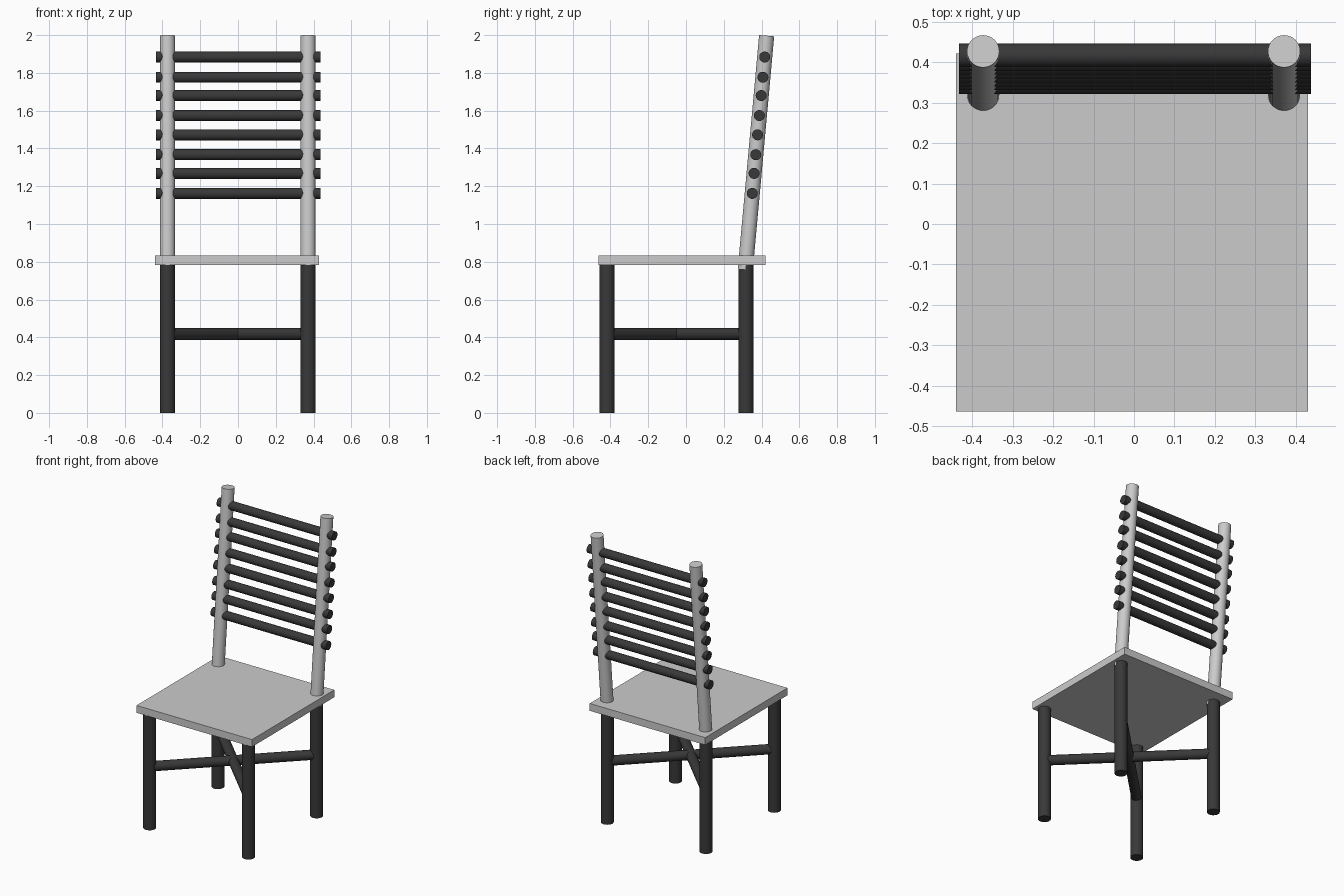
import bpy
import math
from mathutils import Vector

if "Cube" in bpy.data.objects:
    bpy.data.objects.remove(bpy.data.objects["Cube"])

dark = bpy.data.materials.new("dark_wood")
dark.diffuse_color = (0.04, 0.04, 0.04, 1)
dark.use_nodes = True
dark.node_tree.nodes["Principled BSDF"].inputs["Base Color"].default_value = dark.diffuse_color


def rod(name, start, end, radius, mat=None):
    """Smooth round rod between two points."""
    a, b = Vector(start), Vector(end)
    bpy.ops.mesh.primitive_cylinder_add(
        vertices=32, radius=radius, depth=(b - a).length, location=(a + b) / 2,
        rotation=(b - a).to_track_quat('Z', 'Y').to_euler())
    ob = bpy.context.object
    ob.name = name
    bpy.ops.object.shade_smooth_by_angle(angle=math.radians(40))
    if mat:
        ob.data.materials.append(mat)
    return ob


LEFT, RIGHT = -0.373, 0.371
FRONT, BACK = -0.418, 0.317
SEAT_BOTTOM, SEAT_TOP = 0.782, 0.832

# Seat board
bpy.ops.mesh.primitive_cube_add(size=1, location=(-0.005, -0.021, (SEAT_BOTTOM + SEAT_TOP) / 2))
seat = bpy.context.object
seat.name = "seat"
seat.scale = (0.87, 0.886, SEAT_TOP - SEAT_BOTTOM)

# Legs and leaning back posts
post_low, post_high = (0.314, 0.76), (0.427, 1.997)
for side, x in (("left", LEFT), ("right", RIGHT)):
    rod(f"front_leg_{side}", (x, FRONT, 0), (x, FRONT, SEAT_BOTTOM), 0.04, dark)
    rod(f"back_leg_{side}", (x, BACK, 0), (x, BACK, SEAT_BOTTOM), 0.04, dark)
    rod(f"back_post_{side}", (x, *post_low), (x, *post_high), 0.04)

# Crossed stretchers between diagonal legs
rod("stretcher_a", (LEFT, FRONT, 0.417), (RIGHT, BACK, 0.417), 0.032, dark)
rod("stretcher_b", (RIGHT, FRONT, 0.417), (LEFT, BACK, 0.417), 0.032, dark)

# Back rungs, following the lean of the posts
slope = (post_high[0] - post_low[0]) / (post_high[1] - post_low[1])
for i, z in enumerate((1.162, 1.268, 1.367, 1.472, 1.574, 1.68, 1.777, 1.884)):
    y = post_low[0] + slope * (z - post_low[1])
    rod(f"back_rung_{i + 1}", (-0.433, y, z), (0.437, y, z), 0.029, dark)
